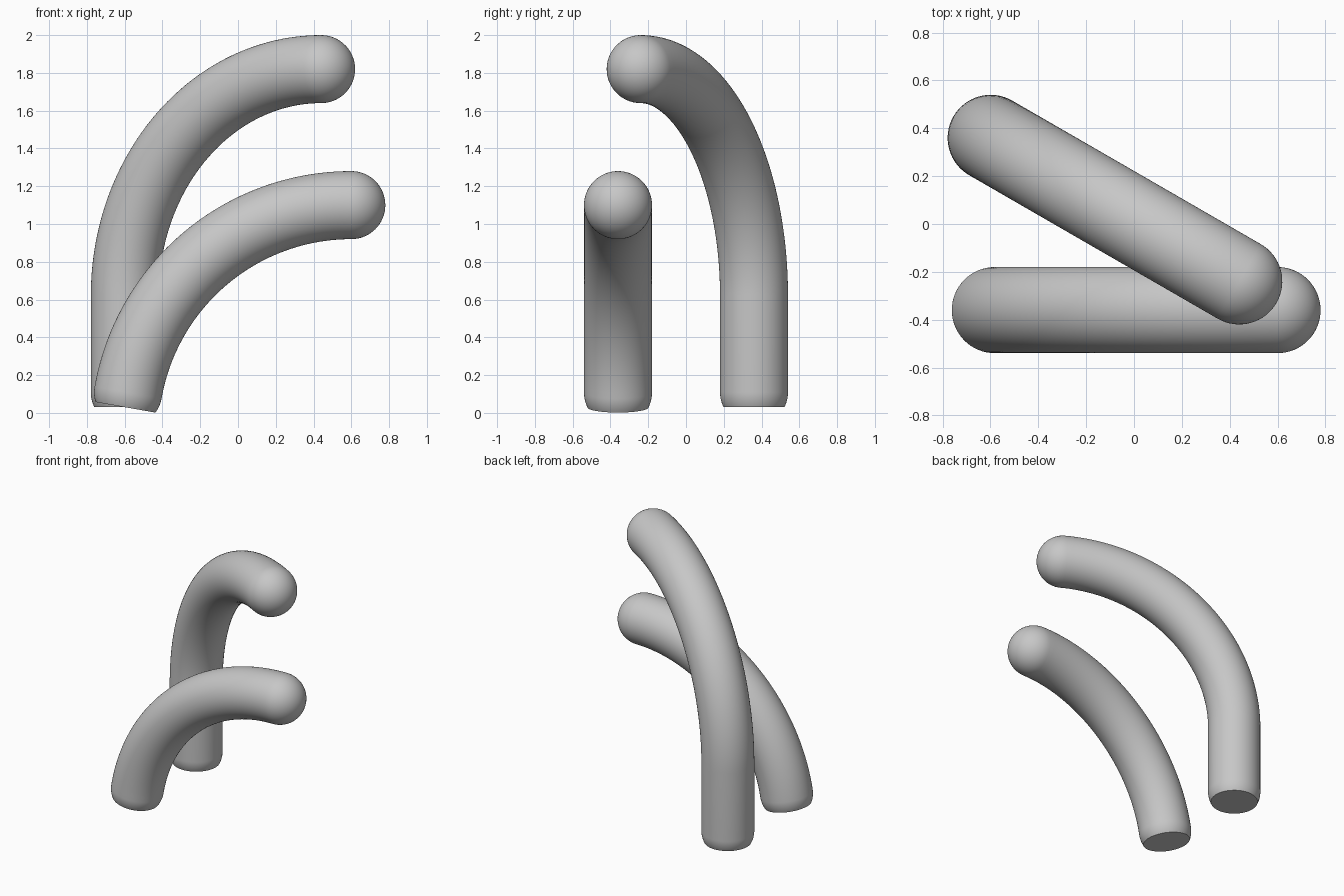
import bpy, bmesh
from math import sin, cos, pi, radians, sqrt, asin
from mathutils import Vector

cube = bpy.data.objects.get("Cube")
if cube:
    bpy.data.objects.remove(cube, do_unlink=True)

RADIUS, BEND, CUT, SIDES = 0.18, 1.2, 0.08, 64

grey = bpy.data.materials.new("plain grey")
grey.use_nodes = True
grey.diffuse_color = (0.57, 0.57, 0.57, 1)
grey.node_tree.nodes["Principled BSDF"].inputs["Base Color"].default_value = (0.57, 0.57, 0.57, 1)


def bent_tube(name, tip, heading, start_angle, straight):
    """Tube bending up and over to a level, round tip; its foot is a sliced sphere."""
    forward = Vector((cos(heading), sin(heading), 0))
    up = Vector((0, 0, 1))
    side = up.cross(forward)
    pivot = Vector(tip) - up * BEND

    def frame(a):
        centre = pivot - forward * BEND * cos(a) + up * BEND * sin(a)
        return centre, forward * sin(a) + up * cos(a)

    rings = []
    # Foot: lower part of a sphere, cut flat
    centre, tangent = frame(start_angle)
    foot = centre - tangent * straight
    low = asin(CUT / RADIUS)
    for i in range(8):
        a = low * (1 - i / 8)
        rings.append((foot - tangent * RADIUS * sin(a), tangent, RADIUS * cos(a)))
    # Straight stem
    if straight:
        rings.append((foot, tangent, RADIUS))
    # Bend
    for i in range(49):
        centre, tangent = frame(start_angle + (pi / 2 - start_angle) * i / 48)
        rings.append((centre, tangent, RADIUS))
    # Round tip
    for i in range(1, 16):
        a = pi / 2 * i / 16
        rings.append((centre + tangent * RADIUS * sin(a), tangent, RADIUS * cos(a)))

    bm = bmesh.new()
    loops = []
    for c, t, r in rings:
        across = side.cross(t)
        loops.append([bm.verts.new(c + (side * cos(k) + across * sin(k)) * r)
                      for k in (2 * pi * j / SIDES for j in range(SIDES))])
    for a, b in zip(loops, loops[1:]):
        for j in range(SIDES):
            n = (j + 1) % SIDES
            bm.faces.new((a[j], a[n], b[n], b[j]))
    bm.faces.new(loops[0])
    pole = bm.verts.new(centre + tangent * RADIUS)
    for j in range(SIDES):
        bm.faces.new((loops[-1][j], loops[-1][(j + 1) % SIDES], pole))
    bmesh.ops.recalc_face_normals(bm, faces=bm.faces)

    mesh = bpy.data.meshes.new(name)
    bm.to_mesh(mesh)
    bm.free()
    mesh.materials.append(grey)
    obj = bpy.data.objects.new(name, mesh)
    bpy.context.collection.objects.link(obj)
    bpy.ops.object.select_all(action="DESELECT")
    obj.select_set(True)
    bpy.context.view_layer.objects.active = obj
    bpy.ops.object.shade_smooth_by_angle(angle=radians(30))


bent_tube("tall_tube", (0.44, -0.24, 1.82), radians(-30), 0, 0.51)
bent_tube("short_tube", (0.6, -0.36, 1.1), 0, radians(10), 0)
